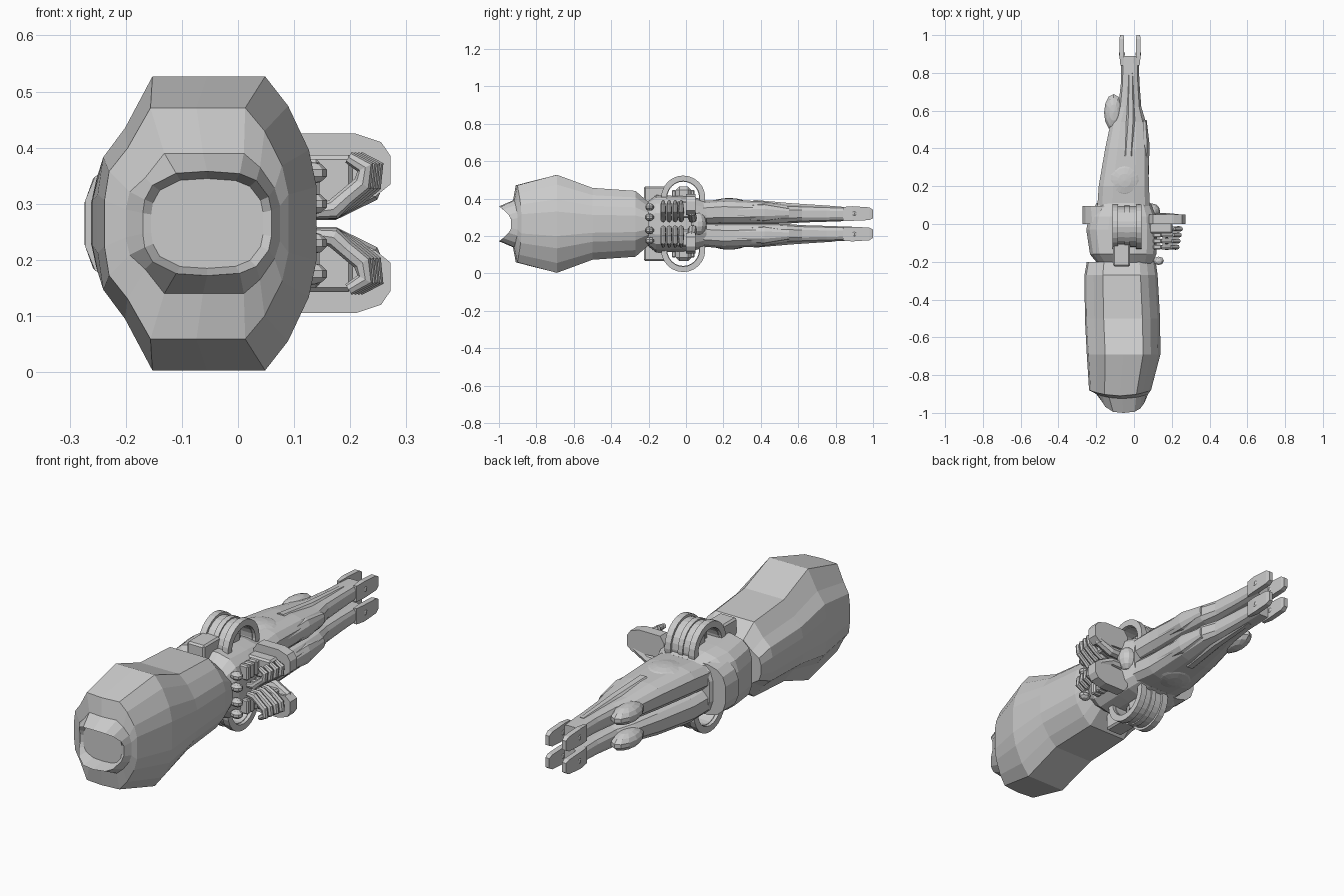
import bpy, bmesh, math
from mathutils import Vector

if "Cube" in bpy.data.objects:
    bpy.data.objects.remove(bpy.data.objects["Cube"])

ZC = 0.265  # the model is symmetric about this height


def make(name, bm, mirror):
    bmesh.ops.recalc_face_normals(bm, faces=bm.faces)
    me = bpy.data.meshes.new(name)
    bm.to_mesh(me)
    bm.free()
    ob = bpy.data.objects.new(name, me)
    bpy.context.collection.objects.link(ob)
    ob.location.z = ZC
    if mirror:
        m = ob.modifiers.new("mirror", 'MIRROR')
        m.use_axis = (False, False, True)
        m.use_clip = False
        m.use_mirror_merge = False
    return ob


def loft(name, rings, mirror=False, closed=False):
    bm = bmesh.new()
    vs = [[bm.verts.new(p) for p in r] for r in rings]
    n = len(rings[0])
    pairs = list(zip(vs, vs[1:])) + ([(vs[-1], vs[0])] if closed else [])
    for a, b in pairs:
        for i in range(n):
            bm.faces.new((a[i], a[(i + 1) % n], b[(i + 1) % n], b[i]))
    if not closed:
        bm.faces.new(vs[0])
        bm.faces.new(vs[-1][::-1])
    return make(name, bm, mirror)


def oval(y, x0, x1, z0, z1, n=12, p=0.6):
    # rounded rectangular cross-section at a given y
    out = []
    for i in range(n):
        a = 2 * math.pi * (i + 0.5) / n
        c, s = math.cos(a), math.sin(a)
        u = math.copysign(abs(c) ** p, c)
        v = math.copysign(abs(s) ** p, s)
        out.append(((x0 + x1) / 2 + u * (x1 - x0) / 2, y, (z0 + z1) / 2 + v * (z1 - z0) / 2))
    return out


def box(name, x0, x1, y0, y1, z0, z1, mirror=False, bevel=0.008):
    bm = bmesh.new()
    bmesh.ops.create_cube(bm, size=1)
    for v in bm.verts:
        v.co = ((x0 + x1) / 2 + v.co.x * (x1 - x0), (y0 + y1) / 2 + v.co.y * (y1 - y0),
                (z0 + z1) / 2 + v.co.z * (z1 - z0))
    if bevel:
        bmesh.ops.bevel(bm, geom=bm.edges[:], offset=bevel, segments=1, affect='EDGES')
    return make(name, bm, mirror)


def ball(name, c, r, mirror=True, seg=12):
    bm = bmesh.new()
    bmesh.ops.create_uvsphere(bm, u_segments=seg, v_segments=seg // 2 + 1, radius=1)
    for v in bm.verts:
        v.co = [c[k] + v.co[k] * r[k] for k in range(3)]
    return make(name, bm, mirror)


def tube(name, pts, radii, mirror=True, n=8, flat=1.0):
    # tube through points lying in an xz plane
    pts = [Vector(p) for p in pts]
    rings = []
    for i, p in enumerate(pts):
        d = (pts[min(i + 1, len(pts) - 1)] - pts[max(i - 1, 0)]).normalized()
        s = d.cross(Vector((0, 1, 0)))
        rings.append([p + s * radii[i] * math.cos(2 * math.pi * k / n)
                      + Vector((0, 1, 0)) * radii[i] * flat * math.sin(2 * math.pi * k / n)
                      for k in range(n)])
    return loft(name, rings, mirror)


def hoop(name, c, x0, x1, r0, r1, n=24):
    # hollow band with its axis along x
    rings = []
    for i in range(n):
        a = 2 * math.pi * i / n
        rings.append([(x, c[0] + r * math.cos(a), c[1] + r * math.sin(a))
                      for x, r in ((x0, r0), (x0, r1), (x1, r1), (x1, r0))])
    return loft(name, rings, True, True)


# large faceted front hull, ending in a saddle-shaped mouth
half = [(1, .25), (.93, .5), (.74, .8), (.53, 1), (0, 1), (-.5, 1), (-.75, .65), (-.95, .45), (-1, .2)]
prof = half + [(u, -v) for u, v in reversed(half)]


def hull(y, x0, x1, zh, k=0.0, dz=0.0, rnd=False):
    out = []
    for u, v in prof:
        if rnd:
            s = (abs(u) ** 3 + abs(v) ** 3) ** (1 / 3)
            u, v = u / s, v / s
        out.append(((x0 + x1) / 2 + u * (x1 - x0) / 2, y + k * u * u - dz * v * v, v * zh))
    return out


loft("front_hull", [
    hull(-.93, -.155, .045, .08, rnd=True),
    hull(-.93, -.17, .06, .093, dz=.07, rnd=True),
    hull(-.925, -.2, .075, .125, k=.025),
    hull(-.91, -.238, .09, .206, k=.03),
    hull(-.69, -.25, .14, .262),
    hull(-.50, -.26, .138, .192),
    hull(-.27, -.262, .125, .176),
    hull(-.20, -.25, .115, .115),
])

# torso and collar
loft("torso", [oval(y, a, b, -h, h, 16) for y, a, b, h in (
    (-.24, -.17, .09, .09), (-.16, -.235, .12, .155), (-.03, -.255, .125, .15),
    (.04, -.24, .12, .145), (.11, -.2, .09, .125))])
loft("collar", [oval(y, a, b, -h, h, 16, .7) for y, a, b, h in (
    (-.0, -.275, .05, .125), (.095, -.275, .0, .12))])
box("shoulder_block", -.11, -.02, -.225, -.1, .1, .2, True)

# hollow shoulder wheels with flanges and inner strut
C = (-.015, .14)
hoop("wheel_band", C, -.10, .025, .085, .107)
hoop("wheel_flange", C, -.115, -.085, .088, .118)
hoop("wheel_flange", C, .01, .04, .088, .118)
hoop("wheel_centre_rib", C, -.05, -.025, .088, .113)
box("wheel_core", -.075, 0, -.055, .03, .08, .2, True, .02)
for s in (-1, 1):
    box("wheel_spoke", -.06, -.015, -.025 + s * .05, -.005 + s * .05, .1, .18, True, .004)

# forearm pads, palms and curled fingers
loft("forearm_pad", [[(x, y, z) for x, z in (
    (.08, .13), (.10, .16), (.21, .16), (.255, .145), (.272, .12), (.272, .07),
    (.245, .048), (.08, .06))] for y in (0.0, .05)], True)
box("palm", .08, .205, -.05, .02, .03, .122, True)
for i, y in enumerate((-.122, -.09, -.058, -.026)):
    e = .245 - .006 * (3 - i)
    tube("finger", [(e - .03, y, .118), (e, y, .1), (e - .005, y, .07), (e - .035, y, .045),
                    (.17, y, .025), (.135, y, .02)],
         [.011, .016, .017, .016, .018, .012], flat=.85)
    box("knuckle_slat", .1, .145, y - .013, y + .013, .045, .115, True, .006)
tube("thumb", [(.09, .035, .03), (.17, .035, .03), (.235, .03, .06), (.255, .03, .095)],
     [.025, .024, .022, .014])
ball("chest_nub", (.095, .065, 0), (.045, .045, .06), False)

# chest studs
for z in (.035, .09):
    ball("chest_stud", (.13, -.195, z), (.03, .024, .02), seg=8)

# tapering paired legs
loft("leg", [oval(*s, 12, .65) for s in (
    (.05, -.2, .09, -.01, .12), (.2, -.19, .082, -.005, .132), (.4, -.155, .078, -.003, .122),
    (.54, -.125, .065, 0, .104), (.62, -.085, .04, .006, .1), (.75, -.07, .03, .01, .095),
    (.89, -.068, .025, .015, .09))], True)
ball("hip_pad", (-.05, .23, .1), (.1, .105, .038), seg=16)
loft("thigh_plate", [oval(*s, 10, .8) for s in (
    (.26, -.02, .08, .02, .1), (.42, .0, .084, .01, .11), (.55, .03, .068, .03, .085))], True)
loft("calf_ridge", [oval(*s, 8, .8) for s in (
    (.36, -.06, .0, .07, .13), (.56, -.045, .01, .06, .112), (.8, -.035, 0, .05, .096))], True)
ball("knee", (-.108, .59, .06), (.052, .1, .042))

# four end prongs
for x0, x1 in ((-.077, -.052), (.01, .035)):
    loft("end_prong", [[(a, y, c), (b, y, c), (b, y, d), (a, y, d)] for y, a, b, c, d in (
        (.84, x0 + .005, x1 - .005, .016, .09), (.89, x0, x1, .016, .094),
        (.98, x0, x1, .02, .088), (1.0, x0 + .003, x1 - .003, .03, .075))], True)
    ball("prong_pin", ((x0 + x1) / 2, .9, .055), (.017, .02, .02), seg=8)
